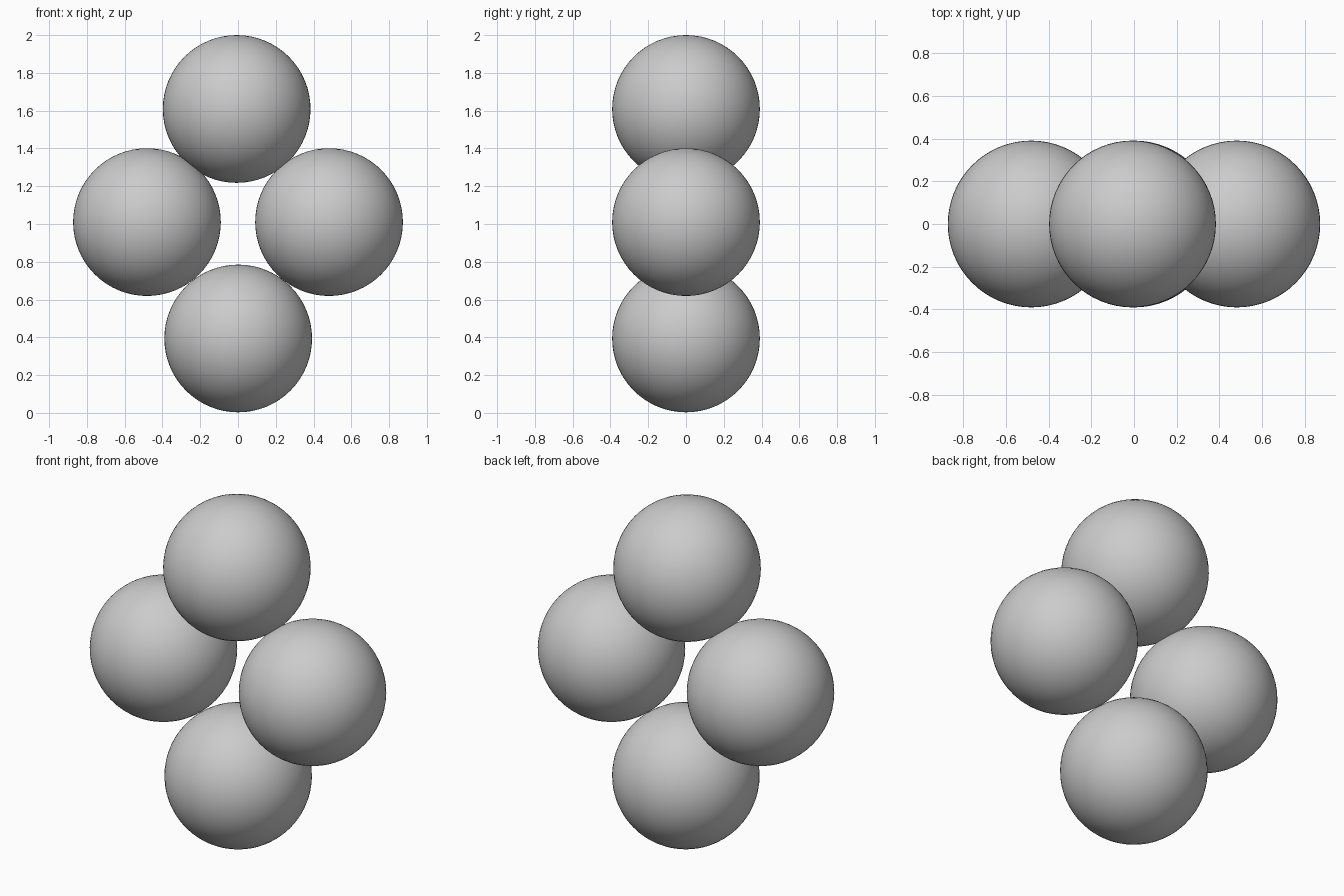
import bpy

if "Cube" in bpy.data.objects:
    bpy.data.objects.remove(bpy.data.objects["Cube"])

RADIUS = 0.391


def ball(name, x, z):
    bpy.ops.mesh.primitive_uv_sphere_add(
        segments=64, ring_count=32, radius=RADIUS, location=(x, 0, z))
    obj = bpy.context.object
    obj.name = name
    bpy.ops.object.shade_smooth()
    return obj


# Four equal balls touching in an upright diamond
ball("top_ball", -0.007, 1.609)
ball("left_ball", -0.482, 1.01)
ball("right_ball", 0.482, 1.01)
ball("bottom_ball", 0.001, 0.394)
